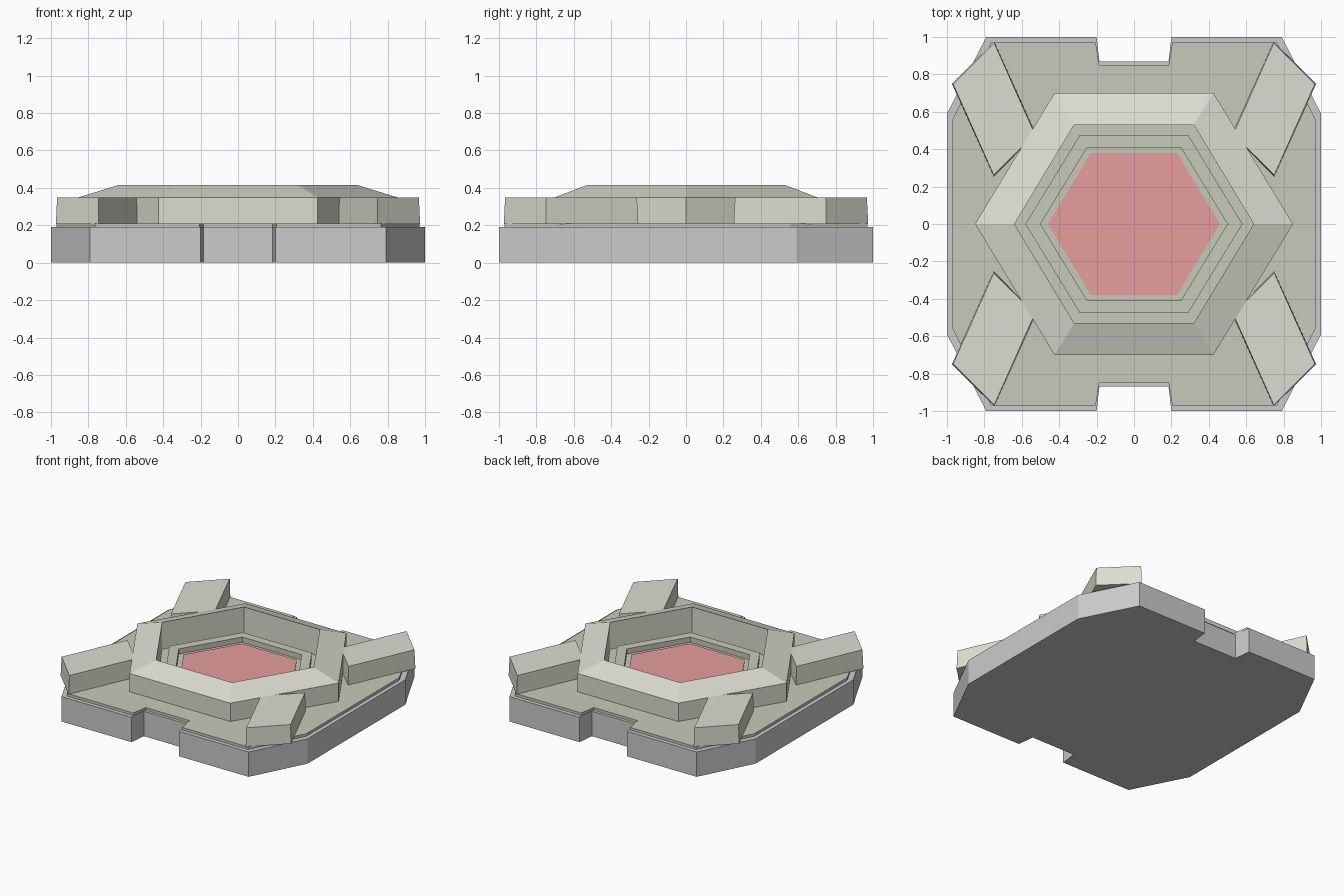
import bpy

if "Cube" in bpy.data.objects:
    bpy.data.objects.remove(bpy.data.objects["Cube"])

def material(name, rgb):
    m = bpy.data.materials.new(name)
    m.diffuse_color = (*rgb, 1)
    m.use_nodes = True
    m.node_tree.nodes["Principled BSDF"].inputs["Base Color"].default_value = m.diffuse_color
    return m

light = material("light_olive", (0.72, 0.72, 0.63))
dark = material("dark_olive", (0.57, 0.59, 0.49))
red = material("red", (0.8, 0.34, 0.34))

def loft(name, loops, mat=None, closed=False):
    """Join equal-length loops of points; cap the ends, or close into a ring."""
    n, k = len(loops[0]), len(loops)
    verts = [p for loop in loops for p in loop]
    faces = []
    for a in range(k if closed else k - 1):
        b = (a + 1) % k
        for i in range(n):
            j = (i + 1) % n
            faces.append((a * n + i, a * n + j, b * n + j, b * n + i))
    if not closed:
        faces.append(tuple(reversed(range(n))))
        faces.append(tuple(range((k - 1) * n, k * n)))
    me = bpy.data.meshes.new(name)
    me.from_pydata(verts, [], faces)
    me.update()
    ob = bpy.data.objects.new(name, me)
    bpy.context.collection.objects.link(ob)
    if mat:
        me.materials.append(mat)
    return ob

def at(pts, z):
    return [(x, y, z) for x, y in pts]

def outline(quarter):
    """Mirror the +x +y quarter (listed counter-clockwise) into all four."""
    q1 = quarter
    q2 = [(-x, y) for x, y in reversed(q1)]
    return q1 + q2 + [(-x, -y) for x, y in q1 + q2]

def hexagon(rx, ry, z):
    h = rx / 2
    return at([(rx, 0), (h, ry), (-h, ry), (-rx, 0), (-h, -ry), (h, -ry)], z)

# Chamfered base slab with front and back notches
base = outline([(1, 0.59), (0.79, 1), (0.2, 1), (0.185, 0.87)])
loft("base", [at(base, 0), at(base, 0.19)])

# Thin inset deck plate
deck = outline([(0.97, 0.56), (0.765, 0.97), (0.205, 0.97), (0.185, 0.848)])
loft("deck", [at(deck, 0.19), at(deck, 0.21)], dark)

# Raised hexagonal collar with sloped top
loft("collar", [hexagon(0.85, 0.70, 0.205), hexagon(0.85, 0.70, 0.35),
                hexagon(0.64, 0.53, 0.415), hexagon(0.64, 0.53, 0.205)], light, True)

# Low inner ring
loft("inner_ring", [hexagon(0.58, 0.475, 0.205), hexagon(0.58, 0.475, 0.25),
                    hexagon(0.50, 0.41, 0.25), hexagon(0.50, 0.41, 0.205)], dark, True)

# Red centre panel
loft("centre_panel", [hexagon(0.46, 0.38, 0.2), hexagon(0.46, 0.38, 0.217)], red)

# Four diagonal corner arms, slightly wider at the bottom
arm = [(0.967, 0.747), (0.747, 0.967), (0.53, 0.48), (0.75, 0.262)]
foot = [(0.75 + (x - 0.75) * 1.03, 0.615 + (y - 0.615) * 1.02) for x, y in arm]
for sx, sy, tag in ((1, 1, "back_right"), (-1, 1, "back_left"),
                    (-1, -1, "front_left"), (1, -1, "front_right")):
    step = 1 if sx * sy > 0 else -1
    place = lambda pts: [(x * sx, y * sy) for x, y in pts[::step]]
    loft("arm_" + tag, [at(place(foot), 0.207), at(place(arm), 0.35)], light)
